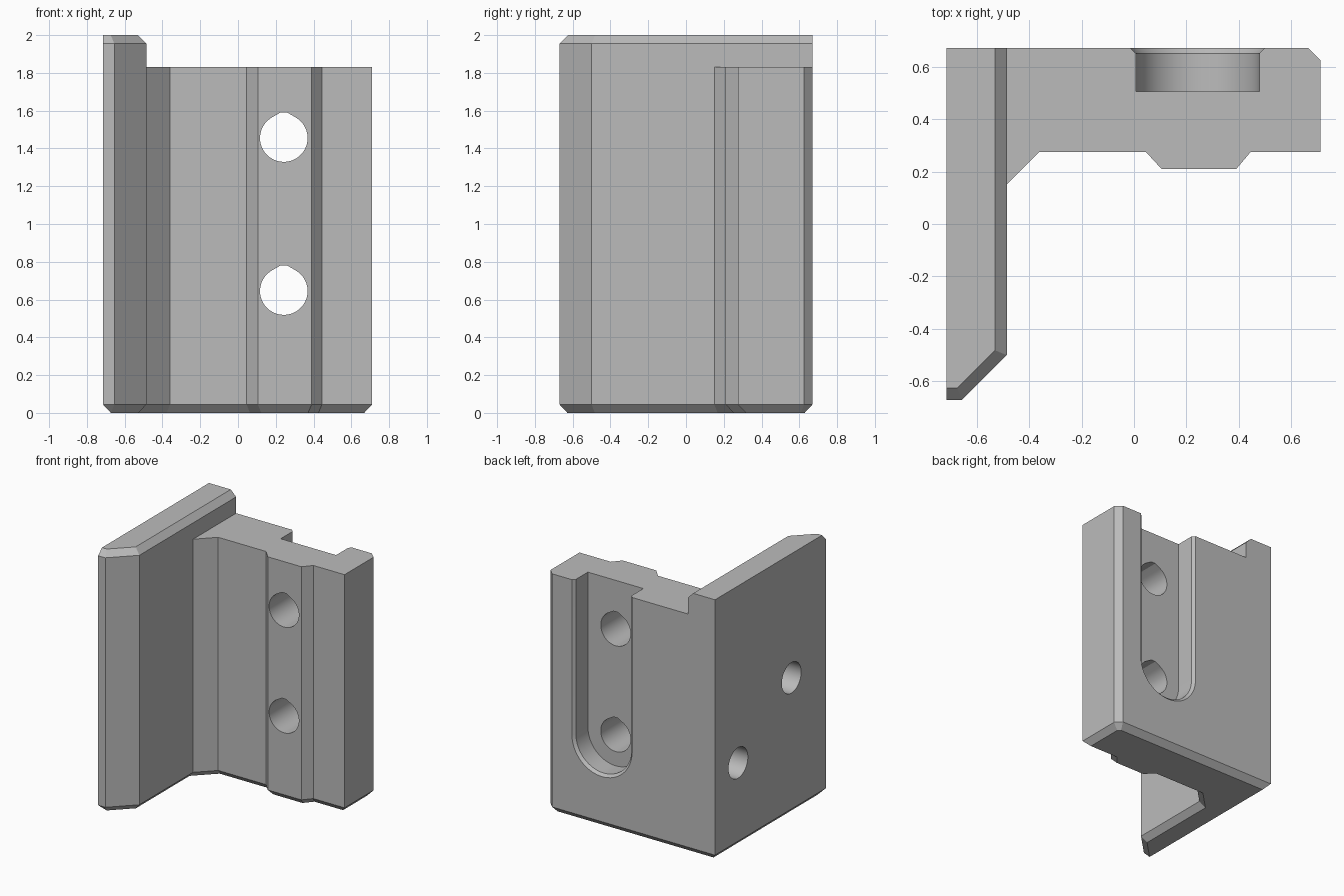
import bpy, bmesh
from math import sin, cos, pi, radians
from mathutils import Vector

cube = bpy.data.objects.get("Cube")
if cube:
    bpy.data.objects.remove(cube, do_unlink=True)

grey = bpy.data.materials.new("plain grey")
grey.use_nodes = True
colour = (0.5, 0.5, 0.5, 1)
grey.diffuse_color = colour
grey.node_tree.nodes["Principled BSDF"].inputs["Base Color"].default_value = colour


def loft(name, rings):
    """Closed solid through a list of equal-length rings of 3D points."""
    bm = bmesh.new()
    rows = [[bm.verts.new(p) for p in ring] for ring in rings]
    n = len(rows[0])
    for a, b in zip(rows, rows[1:]):
        for i in range(n):
            j = (i + 1) % n
            bm.faces.new((a[i], a[j], b[j], b[i]))
    bm.faces.new(rows[0][::-1])
    bm.faces.new(rows[-1])
    bmesh.ops.recalc_face_normals(bm, faces=bm.faces)
    mesh = bpy.data.meshes.new(name)
    bm.to_mesh(mesh)
    bm.free()
    mesh.materials.append(grey)
    obj = bpy.data.objects.new(name, mesh)
    bpy.context.collection.objects.link(obj)
    return obj


def inset(points, dists):
    """Move each edge of a counter-clockwise outline inward by its distance."""
    pts = [Vector(p) for p in points]
    n = len(pts)
    lines = []
    for i in range(n):
        d = (pts[(i + 1) % n] - pts[i]).normalized()
        lines.append((pts[i] + Vector((-d.y, d.x)) * dists[i], d))
    out = []
    for i in range(n):
        (p, d), (q, e) = lines[i - 1], lines[i]
        w = q - p
        t = (w.x * e.y - w.y * e.x) / (d.x * e.y - d.y * e.x)
        out.append(p + d * t)
    return out


def at_z(points, z):
    return [(p[0], p[1], z) for p in points]


def at_y(points, y):
    return [(p[0], y, p[1]) for p in points]


def combine(target, other, operation):
    mod = target.modifiers.new(operation.lower(), 'BOOLEAN')
    mod.operation = operation
    mod.solver = 'EXACT'
    mod.object = other
    bpy.context.view_layer.objects.active = target
    bpy.ops.object.modifier_apply(modifier=mod.name)
    bpy.data.objects.remove(other, do_unlink=True)


# Angled bracket body with bottom chamfer
fin = [(-.715, -.67), (-.655, -.67), (-.485, -.5)]
footprint = fin + [(-.485, .15), (-.36, .275), (.045, .275), (.105, .21), (.39, .21),
                   (.445, .275), (.71, .275), (.71, .625), (.665, .67), (-.715, .67)]
base = inset(footprint, [.042] * len(footprint))
bracket = loft("bracket", [at_z(base, 0), at_z(footprint, .045), at_z(footprint, 1.83)])

# Taller side plate, chamfered on its front and inner top edges
plate = fin + [(-.485, .67), (-.715, .67)]
top = inset(plate, [.045, .045, .045, 0, 0])
side_plate = loft("side_plate", [at_z(plate, 1.7), at_z(plate, 1.955), at_z(top, 2)])
combine(bracket, side_plate, 'UNION')

# Round-ended slot in the back, open at the top, with a chamfered rim
MID, LOW, HIGH = .2425, .645, 1.455


def slot(r):
    arc = [(MID + r * cos(a), LOW + r * sin(a))
           for a in (pi + pi * i / 32 for i in range(33))]
    return arc + [(MID + r, 2.2), (MID - r, 2.2)]


slot_cutter = loft("slot_cutter", [at_y(slot(.235), .505), at_y(slot(.235), .65),
                                   at_y(slot(.305), .72)])
combine(bracket, slot_cutter, 'DIFFERENCE')

# Two bolt holes with a slightly peaked top
for z in (LOW, HIGH):
    r = .126
    ring = [(MID + r * cos(a), z + r * sin(a))
            for a in (radians(120 + 300 * i / 50) for i in range(51))]
    ring += [(MID + .018, z + .135), (MID - .018, z + .135)]
    combine(bracket, loft("bolt_hole_cutter", [at_y(ring, .1), at_y(ring, .6)]), 'DIFFERENCE')

# Two blind round pockets in the outer side
for y, z in ((.39, LOW), (-.255, (LOW + HIGH) / 2)):
    ring = [(y + .117 * cos(a), z + .117 * sin(a))
            for a in (2 * pi * i / 48 for i in range(48))]
    rings = [[(x, p, q) for p, q in ring] for x in (-.8, -.535)]
    combine(bracket, loft("pocket_cutter", rings), 'DIFFERENCE')

# Smooth the curved walls, keep the planes crisp
bpy.ops.object.select_all(action='DESELECT')
bracket.select_set(True)
bpy.context.view_layer.objects.active = bracket
bpy.ops.object.shade_smooth_by_angle(angle=radians(25))
